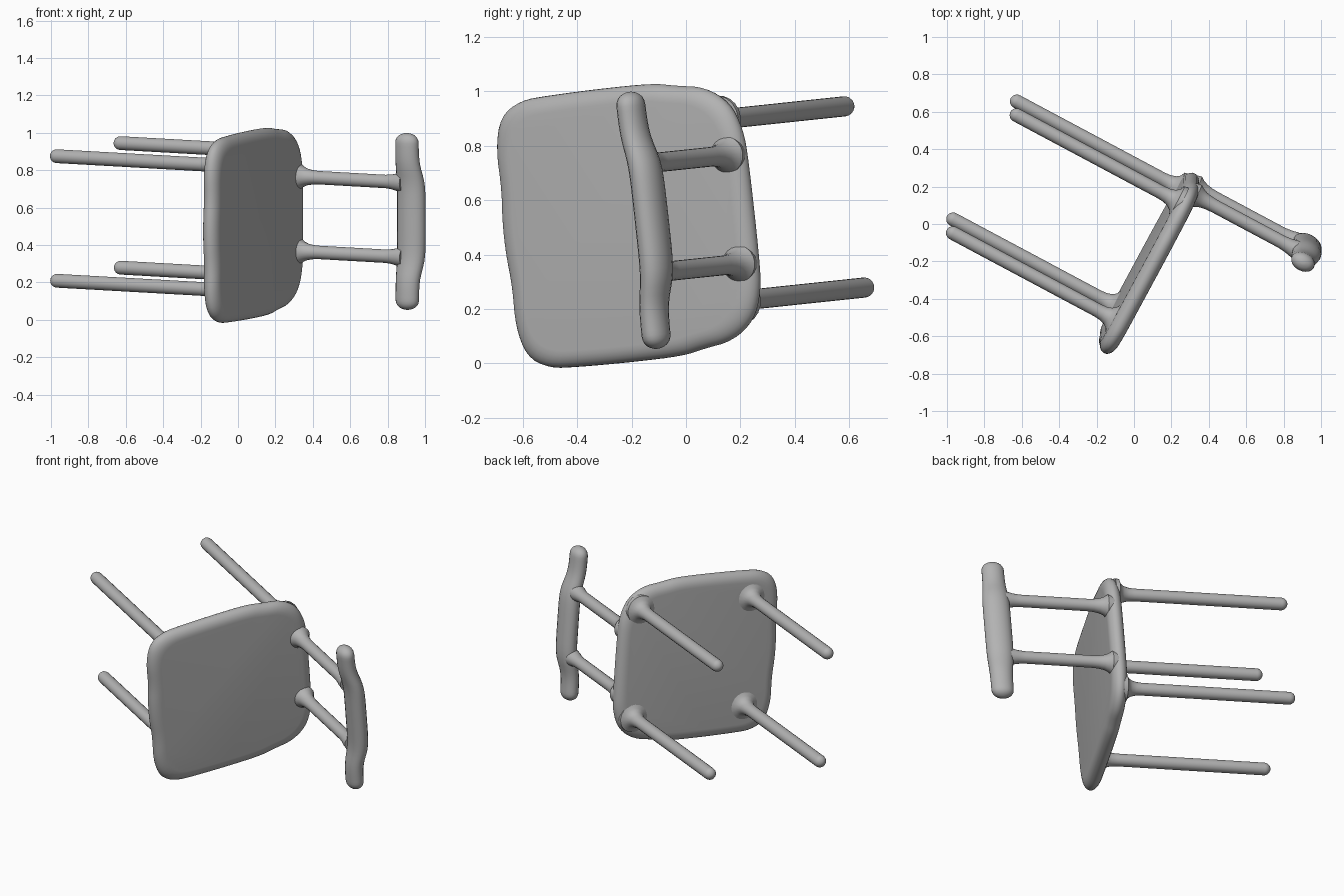
import bpy, bmesh, math
from mathutils import Matrix, Vector

cube = bpy.data.objects.get("Cube")
if cube:
    bpy.data.objects.remove(cube)

# Single plain grey material
grey = bpy.data.materials.new("plain_grey")
grey.use_nodes = True
COLOR = (0.45, 0.45, 0.45, 1)
grey.diffuse_color = COLOR
grey.node_tree.nodes["Principled BSDF"].inputs["Base Color"].default_value = COLOR

# Tipped-over pose: chair back, width and up axes in world space
back = Vector((0.472, 0.874, 0.097)).normalized()
width = Vector((0, -0.105, 0.994))
width = (width - back * width.dot(back)).normalized()
up = back.cross(width)
POSE = Matrix.Translation((0.083, -0.205, 0.513)) @ Matrix((back, width, up)).transposed().to_4x4()


def loft(name, rings):
    """Skin a list of closed rings, cap both ends and smooth."""
    bm = bmesh.new()
    loops = [[bm.verts.new(p) for p in ring] for ring in rings]
    n = len(loops[0])
    for a, b in zip(loops, loops[1:]):
        for i in range(n):
            j = (i + 1) % n
            bm.faces.new((a[i], a[j], b[j], b[i]))
    bm.faces.new(loops[0][::-1])
    bm.faces.new(loops[-1])
    bmesh.ops.recalc_face_normals(bm, faces=bm.faces)
    mesh = bpy.data.meshes.new(name)
    bm.to_mesh(mesh)
    bm.free()
    mesh.materials.append(grey)
    obj = bpy.data.objects.new(name, mesh)
    bpy.context.collection.objects.link(obj)
    obj.matrix_world = POSE
    bpy.ops.object.select_all(action='DESELECT')
    obj.select_set(True)
    bpy.context.view_layer.objects.active = obj
    bpy.ops.object.shade_smooth_by_angle(angle=math.radians(40))
    return obj


def ellipse(cx, cy, rx, ry, n=20):
    return [(cx + rx * math.cos(2 * math.pi * i / n),
             cy + ry * math.sin(2 * math.pi * i / n)) for i in range(n)]


def rod(name, x, y, profile):
    """Turned rod along the chair's up axis from (radius, height) pairs."""
    loft(name, [[(px, py, h) for px, py in ellipse(x, y, r, r)] for r, h in profile])


# Seat: mirrored rounded outline with softened edge
half = [(-0.525, 0.06), (-0.513, 0.18), (-0.518, 0.33), (-0.485, 0.445),
        (-0.40, 0.495), (-0.28, 0.502), (-0.05, 0.506), (0.16, 0.504), (0.25, 0.486),
        (0.37, 0.470), (0.465, 0.405), (0.508, 0.30), (0.516, 0.18)]
outline = half + [(x, -y) for x, y in reversed(half)]
for _ in range(2):
    smooth = []
    for (ax, ay), (bx, by) in zip(outline, outline[1:] + outline[:1]):
        smooth += [(ax * .75 + bx * .25, ay * .75 + by * .25),
                   (ax * .25 + bx * .75, ay * .25 + by * .75)]
    outline = smooth
rings = []
for k in range(13):
    a = math.pi * (k / 12 - 0.5)
    s = 1 - 0.06 * (1 - math.cos(a)) / 0.5
    rings.append([(x * s, y * s, 0.047 * math.sin(a)) for x, y in outline])
loft("seat", rings)

# Legs: round tips, flared where they meet the seat
R, TIP = 0.037, -1.055
leg = [(max(R * math.sin(t * math.pi / 12), 0.003), TIP + R * (1 - math.cos(t * math.pi / 12)))
       for t in range(7)]
leg += [(R, -0.14), (0.040, -0.105), (0.048, -0.078), (0.064, -0.056), (0.088, -0.045), (0.09, -0.02)]
for px, depth in (("front", -0.325), ("back", 0.395)):
    for side, w in (("left", 0.345), ("right", -0.325)):
        rod(f"{px}_leg_{side}", depth, w, leg)

# Backrest posts: flared at the seat and at the rail
post = [(0.06, 0.0), (0.068, 0.04), (0.055, 0.058), (0.044, 0.085), (0.038, 0.12),
        (0.036, 0.16), (0.036, 0.56), (0.040, 0.60), (0.047, 0.63), (0.052, 0.67)]
for side, w in (("left", 0.212), ("right", -0.190)):
    rod(f"back_post_{side}", 0.452, w, post)

# Backrest rail: bowed backward, fuller in the middle, rounded ends
rings = []
N = 40
for k in range(N + 1):
    w = -0.475 * math.cos(math.pi * k / N)
    t = abs(w) / 0.475
    mid = 1 / (1 + math.exp((t - 0.55) * 14))
    cap = max(1 - max(0, (abs(w) - 0.42) / 0.055) ** 2.4, 0.0) ** 0.5
    cap = max(cap, 0.12)
    rx, rz = (0.049 + 0.007 * mid) * cap, (0.066 + 0.015 * mid) * cap
    rings.append([(x, w + 0.006, z) for x, z in
                  ellipse(0.432 + 0.038 * mid, 0.70 + 0.006 * mid, rx, rz)])
loft("backrest_rail", rings)
